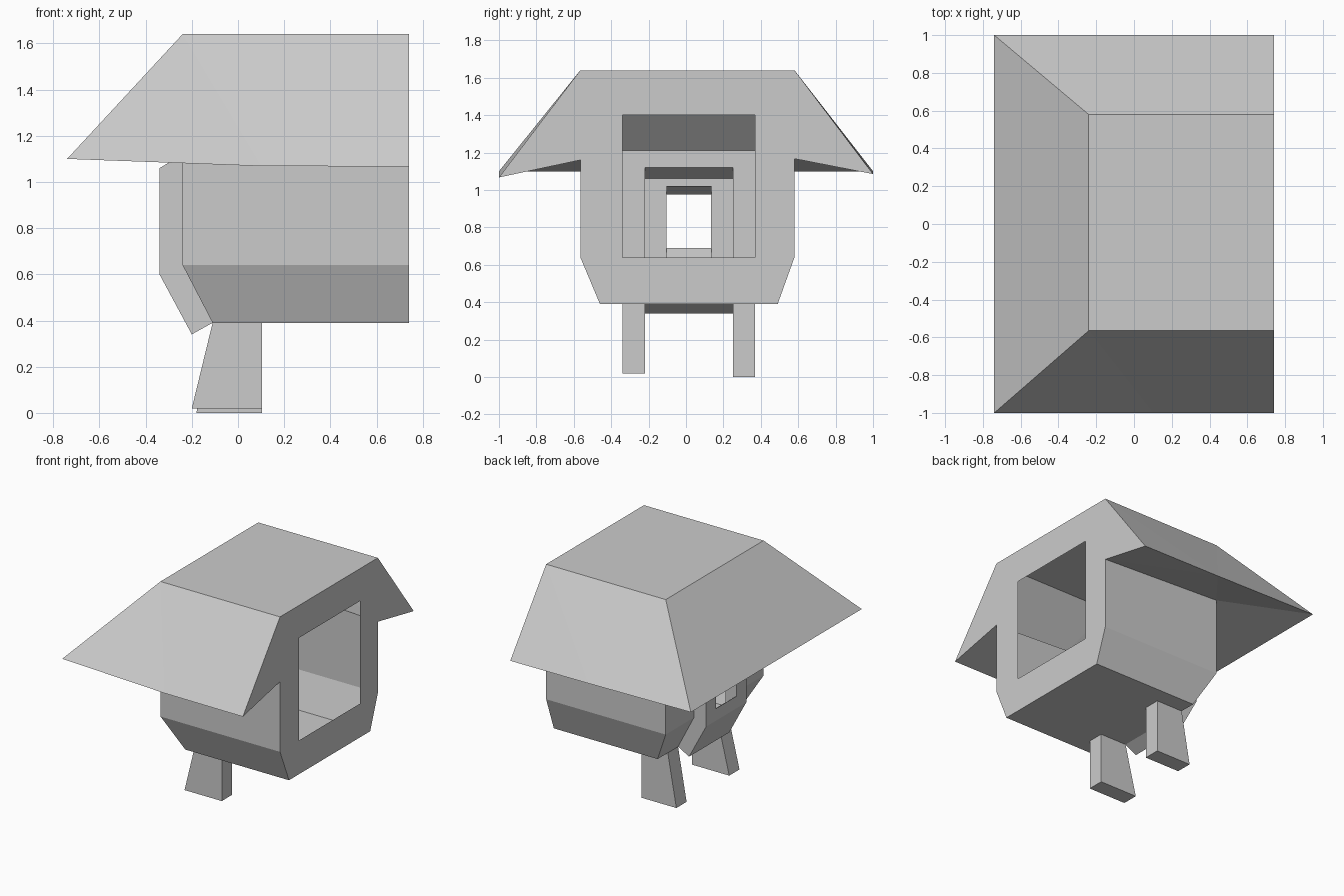
import bpy, bmesh

if "Cube" in bpy.data.objects:
    bpy.data.objects.remove(bpy.data.objects["Cube"])

Y0, Y1 = -0.565, 0.58        # side walls
XB, XF = -0.24, 0.74         # rear wall, entrance wall
S0, S1 = -0.22, 0.25         # porch bay sides
H0, H1 = -0.105, 0.135       # small window sides


def build(name, polys, framed=()):
    """Thin shell from polygons, plus panels given as (outline, hole)."""
    bm = bmesh.new()
    for p in polys:
        bm.faces.new([bm.verts.new(c) for c in p])
    for loops in framed:
        edges = []
        for loop in loops:
            vs = [bm.verts.new(c) for c in loop]
            edges += [bm.edges.new((vs[i - 1], vs[i])) for i in range(len(vs))]
        bmesh.ops.triangle_fill(bm, edges=edges, use_beauty=True,
                                use_dissolve=False, normal=(1, 0, 0))
    bmesh.ops.remove_doubles(bm, verts=bm.verts, dist=0.0005)
    bmesh.ops.recalc_face_normals(bm, faces=bm.faces)
    me = bpy.data.meshes.new(name)
    bm.to_mesh(me)
    bm.free()
    ob = bpy.data.objects.new(name, me)
    bpy.context.collection.objects.link(ob)
    return ob


def rect(x, y0, y1, z0, z1):
    return [(x, y0, z0), (x, y1, z0), (x, y1, z1), (x, y0, z1)]


def bridge(a, b):
    n = len(a)
    return [[a[i - 1], a[i], b[i], b[i - 1]] for i in range(n)]


# House walls: straight above, tapered towards the floor
walls = [[(-0.11, -0.46, 0.39), (XF, -0.46, 0.39), (XF, 0.49, 0.39), (-0.11, 0.49, 0.39)]]
for y, yb, ys, zt in ((Y0, -0.46, S0, 1.16), (Y1, 0.49, S1, 1.167)):
    walls.append([(XB, y, 0.64), (XF, y, 0.64), (XF, y, zt), (XB, y, 1.21)])
    walls.append([(XB, y, 0.64), (XF, y, 0.64), (XF, yb, 0.39), (-0.11, yb, 0.39)])
    walls.append([(XB, y, 0.64), (XB, ys, 0.64), (-0.11, ys, 0.39), (-0.11, yb, 0.39)])
    walls.append(rect(XB, y, ys, 0.64, 1.12))
walls.append(rect(XB, Y0, Y1, 1.12, 1.21))
build("house_walls", walls)

# Entrance wall, including the roof gable wings, with a large opening
gable = [(-0.46, 0.39), (0.49, 0.39), (Y1, 0.64), (Y1, 1.167), (1, 1.085),
         (Y1, 1.64), (Y0, 1.64), (-1, 1.067), (Y0, 1.16), (Y0, 0.64)]
build("entrance_wall", [], [([(XF, y, z) for y, z in gable],
                             rect(XF, -0.34, 0.37, 0.64, 1.40))])

# Hipped roof with sloping eave undersides
eave_l, eave_r = (-0.74, -1, 1.10), (-0.74, 1, 1.10)
roof = [[(XB, Y0, 1.64), (XF, Y0, 1.64), (XF, Y1, 1.64), (XB, Y1, 1.64)],
        [eave_l, eave_r, (XB, Y1, 1.64), (XB, Y0, 1.64)],
        [eave_l, eave_r, (XB, Y1, 1.21), (XB, Y0, 1.21)]]
for s, y, ze, zm, zw in ((-1, Y0, 1.067, 1.069, 1.16), (1, Y1, 1.085, 1.089, 1.167)):
    corner, mid, end = (-0.74, s, 1.10), (0.1, s, zm), (XF, s, ze)
    for near, far in (((XB, y, 1.64), (XF, y, 1.64)), ((XB, y, 1.21), (XF, y, zw))):
        roof += [[corner, mid, near], [mid, far, near], [mid, end, far]]
build("roof", roof)

# Projecting bay on the rear wall with a small splayed window
side = [(XB, 1.12), (-0.34, 1.06), (-0.34, 0.60), (-0.20, 0.34), (-0.11, 0.39), (XB, 0.64)]
left, right = ([(x, y, z) for x, z in side] for y in (S0, S1))
strips = bridge(left, right)
bay = [left, right, strips[1], strips[3], strips[4]]
hole = rect(-0.34, H0, H1, 0.69, 0.975)
bay += bridge(hole, rect(-0.25, H0, H1, 0.62, 1.02))
build("rear_bay", bay, [(rect(-0.34, S0, S1, 0.60, 1.06), hole)])

# Two splayed legs
for name, y0, y1, xb, zb in (("front_leg", -0.34, S0, -0.20, 0.02),
                             ("back_leg", S1, 0.37, -0.18, 0.0)):
    prof = [(-0.11, 0.39), (xb, zb), (0.105, zb), (0.105, 0.39)]
    a, b = ([(x, y, z) for x, z in prof] for y in (y0, y1))
    build(name, [a, b] + bridge(a, b))
